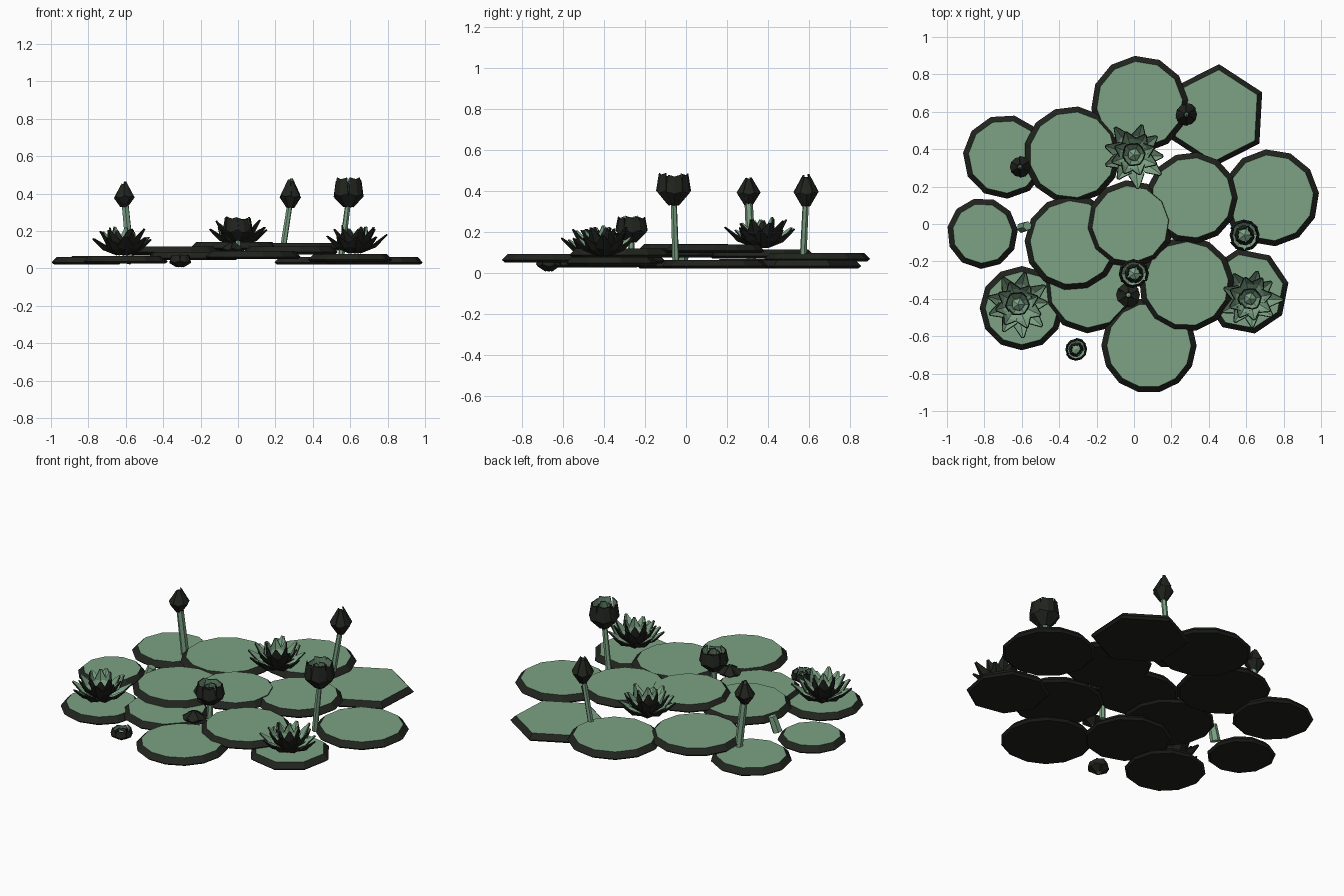
import bpy, bmesh, math, random
from mathutils import Vector

if "Cube" in bpy.data.objects:
    bpy.data.objects.remove(bpy.data.objects["Cube"])

random.seed(4)


def material(name, col):
    m = bpy.data.materials.new(name)
    m.diffuse_color = (*col, 1)
    m.use_nodes = True
    m.node_tree.nodes["Principled BSDF"].inputs["Base Color"].default_value = m.diffuse_color
    return m


GREEN = material("leaf_green", (0.20, 0.36, 0.23))
DARK = material("dark_rim", (0.015, 0.017, 0.013))


def to_object(bm, name, thickness=0):
    me = bpy.data.meshes.new(name)
    bm.to_mesh(me)
    bm.free()
    ob = bpy.data.objects.new(name, me)
    bpy.context.collection.objects.link(ob)
    me.materials.append(GREEN)
    me.materials.append(DARK)
    if thickness:
        s = ob.modifiers.new("thickness", "SOLIDIFY")
        s.thickness = thickness
        s.material_offset = 1
        s.material_offset_rim = 1
    return ob


def pad(x, y, r, z, n, turn=0):
    """Faceted floating leaf: light top, dark bevelled rim and underside."""
    bm = bmesh.new()
    rings = []
    for rr, zz in ((r - 0.015, z), (r, z + 0.012), (r - 0.03, z + 0.042)):
        rings.append([bm.verts.new((x + rr * math.cos(turn + i * math.tau / n),
                                    y + rr * math.sin(turn + i * math.tau / n), zz))
                      for i in range(n)])
    bm.faces.new(rings[0][::-1]).material_index = 1
    for a, b in zip(rings, rings[1:]):
        for i in range(n):
            j = (i + 1) % n
            bm.faces.new((a[i], a[j], b[j], b[i])).material_index = 1
    bm.faces.new(rings[2])
    to_object(bm, "lily_pad")


def petals(bm, c, n, base, mid, tip, width, turn=0.0, blunt=0.15, jitter=0.1):
    """Ring of folded petals; base, mid and tip are (radius, height)."""
    for i in range(n):
        a = turn + i * math.tau / n + random.uniform(-jitter, jitter)
        s = 1 + random.uniform(-jitter, jitter)
        out = Vector((math.cos(a), math.sin(a), 0))
        side = Vector((-math.sin(a), math.cos(a), 0))

        def pt(p, w, lift=0):
            return bm.verts.new(Vector(c) + out * (p[0] * s - lift) + side * w
                                + Vector((0, 0, p[1] * s + lift)))
        rows = []
        for p, w in ((base, width * 0.35), (mid, width), (tip, width * blunt)):
            rows.append((pt(p, -w, w * 0.3), pt(p, 0), pt(p, w, w * 0.3)))
        for lo, hi in zip(rows, rows[1:]):
            for k in (0, 1):
                bm.faces.new((lo[k], hi[k], hi[k + 1], lo[k + 1]))


def core(bm, c, r, h):
    """Low-poly seed head in the middle of a flower or bud."""
    res = bmesh.ops.create_icosphere(bm, subdivisions=1, radius=1)
    for v in res["verts"]:
        v.co = Vector((v.co.x * r, v.co.y * r, v.co.z * h)) + Vector(c)


def flower(x, y, z, s):
    bm = bmesh.new()
    c = (x, y, z)
    petals(bm, c, 9, (0.03 * s, 0.0), (0.11 * s, 0.03), (0.17 * s, 0.09), 0.042 * s)
    petals(bm, c, 8, (0.025 * s, 0.01), (0.085 * s, 0.06), (0.12 * s, 0.125), 0.04 * s, 0.3)
    petals(bm, c, 6, (0.02 * s, 0.02), (0.055 * s, 0.075), (0.06 * s, 0.135), 0.032 * s, 0.1)
    to_object(bm, "flower_petals", 0.006)
    bm = bmesh.new()
    core(bm, (x, y, z + 0.04), 0.04 * s, 0.045)
    to_object(bm, "flower_heart")


def bud(x, y, z, r, h, is_open):
    bm = bmesh.new()
    c = (x, y, z)
    tip, blunt = ((r * 0.85, h), 0.7) if is_open else ((r * 0.2, h), 0.2)
    petals(bm, c, 6, (r * 0.3, 0), (r, h * 0.4), tip, r * 0.55, 0, blunt, 0.06)
    if is_open:
        petals(bm, c, 5, (r * 0.2, 0.01), (r * 0.6, h * 0.5), (r * 0.4, h * 0.9), r * 0.4, 0.5, 0.4)
    to_object(bm, "bud_petals", 0.005)
    bm = bmesh.new()
    core(bm, (x, y, z + h * 0.42), r * 0.75, h * 0.42)
    to_object(bm, "bud_heart")


def stem(p, q, r=0.015):
    p, q = Vector(p), Vector(q)
    bm = bmesh.new()
    bmesh.ops.create_cone(bm, cap_ends=True, segments=6, radius1=r * 1.15, radius2=r, depth=(q - p).length)
    ob = to_object(bm, "bud_stem")
    ob.location = (p + q) / 2
    ob.rotation_euler = (q - p).to_track_quat("Z", "Y").to_euler()


# Leaves: x, y, radius, underside height, sides, turn
for p in ((0.03, 0.64, 0.26, 0.055, 12, 0.1), (0.44, 0.58, 0.275, 0.02, 6, 0.47),
          (-0.33, 0.37, 0.26, 0.07, 13, 0), (-0.69, 0.36, 0.225, 0.025, 11, 0.2),
          (-0.81, -0.05, 0.19, 0.02, 11, 0.1), (-0.33, -0.10, 0.255, 0.075, 13, 0.2),
          (-0.02, 0.00, 0.235, 0.098, 12, 0.1), (0.31, 0.14, 0.245, 0.095, 13, 0),
          (0.73, 0.14, 0.26, 0.02, 12, 0.1), (0.28, -0.32, 0.255, 0.075, 13, 0.1),
          (0.60, -0.36, 0.23, 0.035, 8, 0.2), (0.08, -0.65, 0.255, 0.05, 14, 0),
          (-0.24, -0.34, 0.245, 0.045, 11, 0.1), (-0.60, -0.45, 0.225, 0.025, 12, 0)):
    pad(*p)

# Open flowers
flower(0.0, 0.37, 0.125, 0.98)
flower(-0.62, -0.43, 0.075, 1.0)
flower(0.62, -0.40, 0.085, 0.95)

# Tall buds on stems
stem((0.55, -0.05, 0.05), (0.59, -0.06, 0.36))
bud(0.59, -0.06, 0.33, 0.078, 0.14, True)
stem((0.23, 0.57, 0.04), (0.28, 0.585, 0.36))
bud(0.28, 0.585, 0.325, 0.055, 0.145, False)
stem((-0.575, 0.32, 0.05), (-0.605, 0.305, 0.36), 0.02)
bud(-0.61, 0.305, 0.33, 0.052, 0.125, False)

# Low buds near the water
stem((0.0, -0.27, 0.06), (0.0, -0.265, 0.18))
bud(0.0, -0.265, 0.15, 0.075, 0.115, True)
bud(-0.03, -0.38, 0.075, 0.06, 0.06, False)
bud(-0.31, -0.67, 0.01, 0.055, 0.055, True)
stem((-0.6, -0.02, 0.03), (-0.57, -0.01, 0.12), 0.025)
